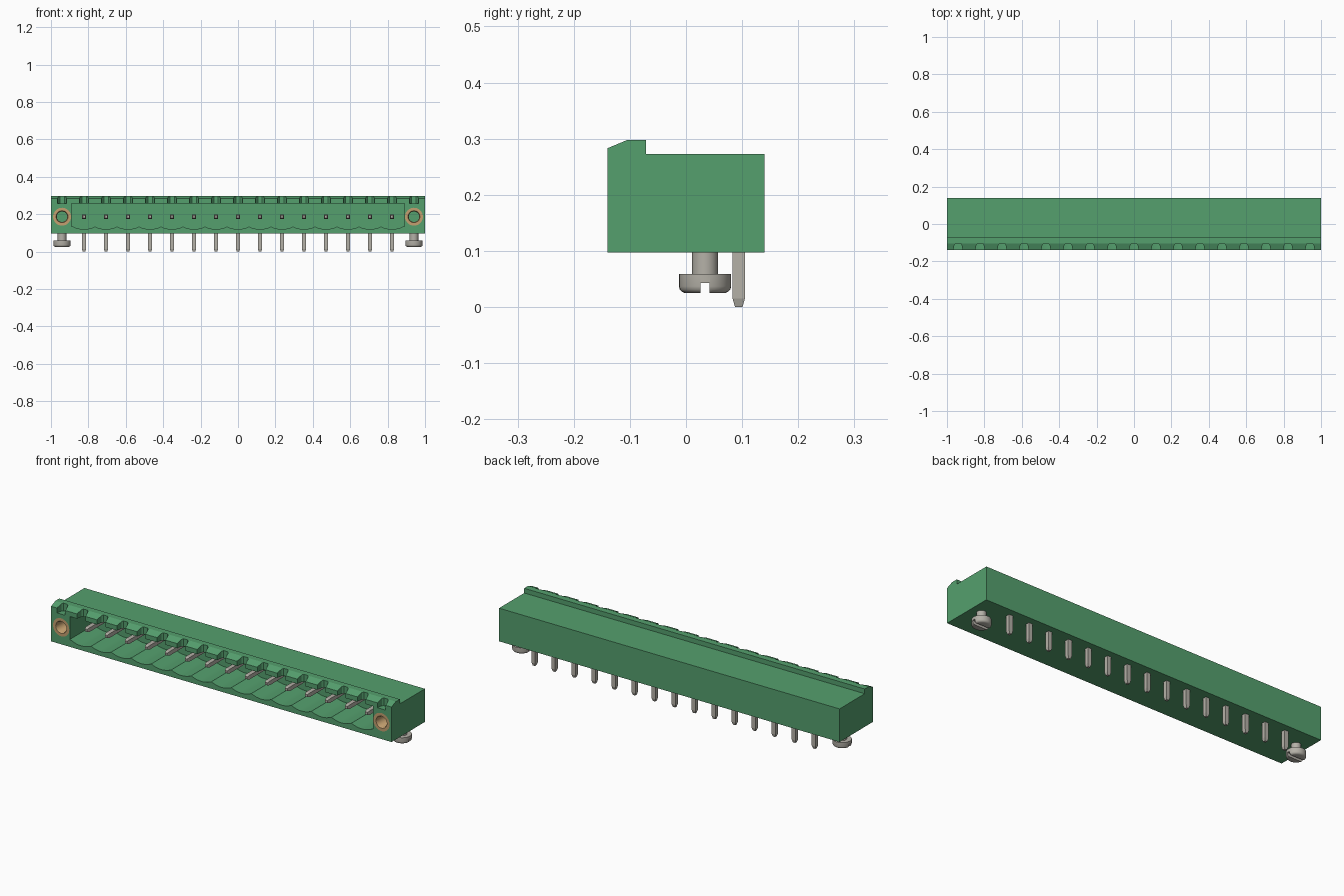
import bpy, bmesh, math
from mathutils import Vector

if "Cube" in bpy.data.objects:
    bpy.data.objects.remove(bpy.data.objects["Cube"])

PITCH = 0.1176
PINS = [(i - 7) * PITCH for i in range(15)]
END_X = 8 * PITCH
PIN_Z, PIN_Y, SCREW_Y = 0.187, 0.094, 0.034


def material(name, rgb):
    m = bpy.data.materials.new(name)
    m.use_nodes = True
    m.diffuse_color = (*rgb, 1)
    m.node_tree.nodes["Principled BSDF"].inputs["Base Color"].default_value = (*rgb, 1)
    return m


GREEN = material("green plastic", (0.09, 0.35, 0.155))
METAL = material("tinned metal", (0.46, 0.44, 0.39))
BRASS = material("brass", (0.55, 0.35, 0.16))


def make(name, bm, mat, smooth=False):
    bmesh.ops.recalc_face_normals(bm, faces=bm.faces)
    mesh = bpy.data.meshes.new(name)
    bm.to_mesh(mesh)
    bm.free()
    obj = bpy.data.objects.new(name, mesh)
    bpy.context.collection.objects.link(obj)
    mesh.materials.append(mat)
    if smooth:
        select(obj)
        bpy.ops.object.shade_smooth_by_angle(angle=math.radians(35))
    return obj


def select(obj):
    bpy.ops.object.select_all(action="DESELECT")
    obj.select_set(True)
    bpy.context.view_layer.objects.active = obj


def prism(bm, points, direction):
    """Extrude a closed polygon of 3D points along a vector."""
    face = bm.faces.new([bm.verts.new(p) for p in points])
    out = bmesh.ops.extrude_face_region(bm, geom=[face])["geom"]
    bmesh.ops.translate(bm, vec=direction,
                        verts=[v for v in out if isinstance(v, bmesh.types.BMVert)])


def box(bm, lo, hi):
    prism(bm, [(lo[0], lo[1], lo[2]), (hi[0], lo[1], lo[2]),
               (hi[0], hi[1], lo[2]), (lo[0], hi[1], lo[2])], (0, 0, hi[2] - lo[2]))


def lathe(bm, profile, origin, axis, steps=32, closed=False):
    """Revolve (radius, height) points about a line along axis."""
    axis, origin = Vector(axis), Vector(origin)
    side = axis.orthogonal().normalized()
    verts = [bm.verts.new(origin + side * r + axis * h) for r, h in profile]
    pairs = list(zip(verts, verts[1:] + verts[:1])) if closed else list(zip(verts, verts[1:]))
    edges = [bm.edges.new(p) for p in pairs]
    bmesh.ops.spin(bm, geom=verts + edges, cent=origin, axis=axis,
                   angle=math.tau, steps=steps)
    bmesh.ops.remove_doubles(bm, verts=bm.verts, dist=1e-5)


def cut(obj, bm):
    cutter = make("cutter", bm, GREEN)
    cutter.hide_render = True
    mod = obj.modifiers.new("cut", "BOOLEAN")
    mod.operation, mod.solver, mod.object = "DIFFERENCE", "EXACT", cutter
    select(obj)
    bpy.ops.object.modifier_apply(modifier=mod.name)
    bpy.data.objects.remove(cutter)


# Housing with a raised, chamfered front lip
bm = bmesh.new()
outline = [(-0.14, 0.097), (0.14, 0.097), (0.14, 0.273), (-0.071, 0.273),
           (-0.071, 0.298), (-0.104, 0.298), (-0.14, 0.283)]
prism(bm, [(-1, y, z) for y, z in outline], (2, 0, 0))
housing = make("housing", bm, GREEN)

# Plug cavity with a scalloped floor, one hollow under each pin
bm = bmesh.new()
floor = [(-0.89, 0.136)]
for x in PINS:
    for k in range(8):
        t = k / 4 - 1
        floor.append((x + t * PITCH / 2, 0.12 + 0.014 * t * t))
floor += [(PINS[-1] + PITCH / 2, 0.134), (0.89, 0.136), (0.89, 0.258), (-0.89, 0.258)]
prism(bm, [(x, -0.2, z) for x, z in floor], (0, 0.26, 0))
cut(housing, bm)

# Coding notches along the lip
bm = bmesh.new()
notch = [(-0.024, -0.2), (0.024, -0.2), (0.024, -0.135), (0.019, -0.11), (0.012, -0.103),
         (-0.012, -0.103), (-0.019, -0.11), (-0.024, -0.135)]
for i in range(17):
    prism(bm, [((i - 8) * PITCH + x, y, 0.257) for x, y in notch], (0, 0, 0.1))
cut(housing, bm)

# Sockets for the threaded inserts
bm = bmesh.new()
for s in (-1, 1):
    lathe(bm, [(0, -0.06), (0.048, -0.06), (0.048, 0.13), (0, 0.13)],
          (s * END_X, -0.14, PIN_Z), (0, 1, 0))
cut(housing, bm)
select(housing)
bpy.ops.object.shade_smooth_by_angle(angle=math.radians(20))

# End hardware: threaded inserts and slotted mounting screws
for s, side in ((-1, "right"), (1, "left")):
    bm = bmesh.new()
    lathe(bm, [(0.028, 0.006), (0.032, 0), (0.048, 0), (0.048, 0.13), (0.028, 0.13)],
          (s * END_X, -0.14, PIN_Z), (0, 1, 0), closed=True)
    make(side + "_threaded_insert", bm, BRASS, True)

    bm = bmesh.new()
    lathe(bm, [(0, 0.025), (0.036, 0.025), (0.041, 0.027), (0.045, 0.031), (0.0465, 0.037),
               (0.0465, 0.059), (0.023, 0.059), (0.023, 0.11), (0, 0.11)],
          (s * END_X, SCREW_Y, 0), (0, 0, 1))
    screw = make(side + "_mounting_screw", bm, METAL)
    bm = bmesh.new()
    box(bm, (s * END_X - 0.1, SCREW_Y - 0.008, 0), (s * END_X + 0.1, SCREW_Y + 0.008, 0.043))
    cut(screw, bm)
    select(screw)
    bpy.ops.object.shade_smooth_by_angle(angle=math.radians(35))


def pin_leg(bm, tip, direction, length, half):
    """Square bar with a tapered tip, running from tip along direction."""
    d = Vector(direction)
    u = Vector((1, 0, 0))
    v = d.cross(u)
    rings = []
    for dist, w in ((0, half * 0.6), (0.015, half), (length, half)):
        c = Vector(tip) + d * dist
        rings.append([bm.verts.new(c + u * a * w + v * b * w)
                      for a, b in ((-1, -1), (1, -1), (1, 1), (-1, 1))])
    for r, q in zip(rings, rings[1:]):
        for i in range(4):
            j = (i + 1) % 4
            bm.faces.new((r[i], r[j], q[j], q[i]))
    bm.faces.new(rings[0])
    bm.faces.new(rings[-1])


# Right-angle contact pins
for i, x in enumerate(PINS):
    bm = bmesh.new()
    pin_leg(bm, (x, PIN_Y, 0), (0, 0, 1), PIN_Z + 0.011, 0.011)
    pin_leg(bm, (x, -0.1, PIN_Z), (0, 1, 0), PIN_Y + 0.1, 0.011)
    make(f"contact_pin_{i + 1}", bm, METAL)
